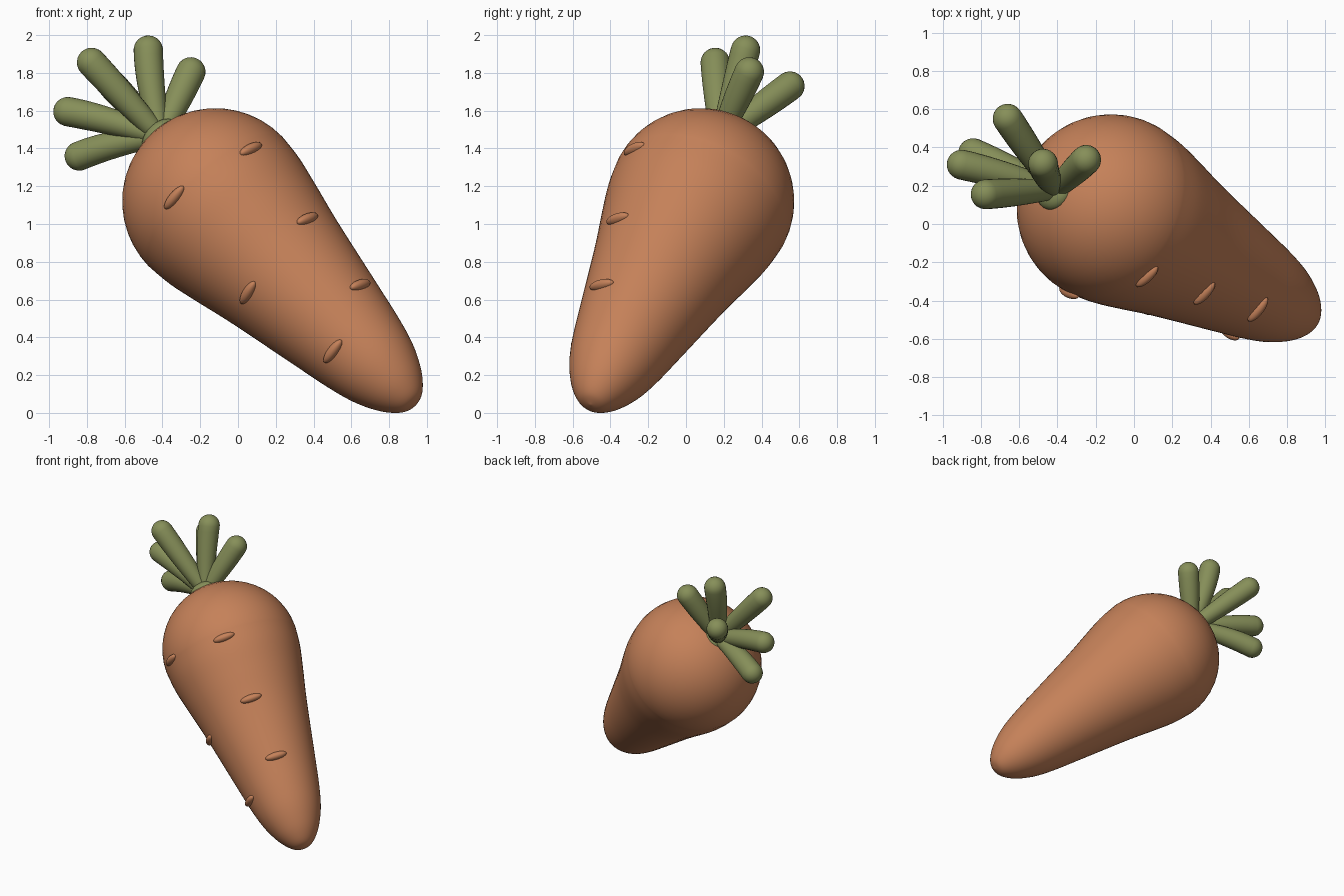
import bpy, bmesh, math
from mathutils import Vector, Matrix
from mathutils.bvhtree import BVHTree

if "Cube" in bpy.data.objects:
    bpy.data.objects.remove(bpy.data.objects["Cube"])


def material(name, rgb):
    m = bpy.data.materials.new(name)
    m.diffuse_color = (*rgb, 1)
    m.use_nodes = True
    m.node_tree.nodes["Principled BSDF"].inputs["Base Color"].default_value = m.diffuse_color
    return m


ORANGE = material("carrot orange", (0.56, 0.22, 0.10))
GREEN = material("leaf green", (0.24, 0.275, 0.10))


def finish(bm, name, mat):
    bmesh.ops.recalc_face_normals(bm, faces=bm.faces)
    me = bpy.data.meshes.new(name)
    bm.to_mesh(me)
    bm.free()
    me.materials.append(mat)
    me.polygons.foreach_set("use_smooth", [True] * len(me.polygons))
    ob = bpy.data.objects.new(name, me)
    bpy.context.collection.objects.link(ob)
    return ob


def smooth_profile(pts, n=5):
    """Catmull-Rom through (t, r) points."""
    out = []
    for i in range(len(pts) - 1):
        p0, p1 = Vector(pts[max(i - 1, 0)]), Vector(pts[i])
        p2, p3 = Vector(pts[i + 1]), Vector(pts[min(i + 2, len(pts) - 1)])
        for k in range(n):
            u = k / n
            out.append(0.5 * (2 * p1 + (p2 - p0) * u + (2 * p0 - 5 * p1 + 4 * p2 - p3) * u * u
                              + (3 * p1 - p0 - 3 * p2 + p3) * u ** 3))
    return out + [Vector(pts[-1])]


def lathe(name, mat, origin, axis, profile, sides, shift=lambda t: Vector()):
    """Revolve (t, r) pairs about an axis; first and last are poles."""
    bm = bmesh.new()
    q = axis.to_track_quat('Z', 'Y')
    rings = []
    for t, r in profile[1:-1]:
        rings.append([bm.verts.new(origin + shift(t) + q @ Vector((
            r * math.cos(math.tau * k / sides), r * math.sin(math.tau * k / sides), t)))
            for k in range(sides)])
    for a, b in zip(rings, rings[1:]):
        for k in range(sides):
            j = (k + 1) % sides
            bm.faces.new((a[k], a[j], b[j], b[k]))
    for ring, t in ((rings[0], profile[0][0]), (rings[-1], profile[-1][0])):
        pole = bm.verts.new(origin + shift(t) + axis * t)
        for k in range(sides):
            bm.faces.new((ring[k], ring[(k + 1) % sides], pole))
    return finish(bm, name, mat)


def ellipsoid(name, mat, center, axes, radii):
    bm = bmesh.new()
    rot = Matrix(axes).transposed().to_4x4()
    mx = Matrix.Translation(center) @ rot @ Matrix.Diagonal((*radii, 1))
    bmesh.ops.create_uvsphere(bm, u_segments=24, v_segments=14, radius=1, matrix=mx)
    return finish(bm, name, mat)


# Carrot root: round shoulder, tapering to a blunt tip
C = Vector((-0.12, 0.08, 1.12))
D = Vector((0.651, -0.363, -0.666)).normalized()
R = 0.493
shoulder = [(-R * math.cos(a), R * math.sin(a)) for a in (math.radians(7.5 * i) for i in range(12))]
taper = [(0, 0.493), (0.15, 0.478), (0.33, 0.44), (0.56, 0.388), (0.98, 0.306),
         (1.2, 0.262), (1.35, 0.222), (1.47, 0.17), (1.55, 0.117), (1.6, 0.062), (1.617, 0)]
root = lathe("carrot_root", ORANGE, C, D, shoulder + [tuple(p) for p in smooth_profile(taper)], 64)

# Small ridges across the front of the root
tree = BVHTree.FromPolygons([v.co for v in root.data.vertices],
                            [p.vertices[:] for p in root.data.polygons])
spots = [(0.07, 1.40), (-0.34, 1.14), (0.37, 1.03), (0.05, 0.635), (0.65, 0.68), (0.50, 0.325)]
for i, (x, z) in enumerate(spots):
    hit, n, _, _ = tree.ray_cast(Vector((x, -3, z)), Vector((0, 1, 0)))
    along = D.cross(n).normalized()
    ellipsoid(f"root_ridge_{i + 1}", ORANGE, hit - n * 0.006,
              (along, n.cross(along), n), (0.08, 0.028, 0.032))

# Leaf crown on the shoulder
q = (-D).to_track_quat('Z', 'Y')
base = Vector((-0.41, 0.18, 1.46))
ellipsoid("leaf_crown", GREEN, base,
          [q @ Vector(v) for v in ((1, 0, 0), (0, 1, 0), (0, 0, 1))], (0.115, 0.115, 0.07))

# Six club-shaped leaves fanning out: end-cap centre, outward bend
leaves = [((-0.25, 0.335, 1.805), 0.0), ((-0.475, 0.315, 1.92), 0.02),
          ((-0.775, 0.155, 1.855), 0.0), ((-0.90, 0.31, 1.595), 0.02),
          ((-0.84, 0.37, 1.36), 0.02), ((-0.66, 0.55, 1.73), 0.0)]
for i, (tip, bend) in enumerate(leaves):
    v = Vector(tip) - base
    L, r = v.length, 0.078
    prof = [(0, 0), (0.001, 0.045)]
    for k in range(1, 11):
        u = k / 10
        prof.append((L * u, 0.05 + (r - 0.05) * math.sin(u * math.pi / 2)))
    prof += [(L + r * math.sin(a), r * math.cos(a)) for a in (math.radians(15 * k) for k in range(1, 7))]
    lathe(f"leaf_{i + 1}", GREEN, base, v.normalized(), prof, 24,
          lambda t, L=L, b=bend: -D * b * 4 * (t / L) * (1 - t / L) if t < L else Vector())
